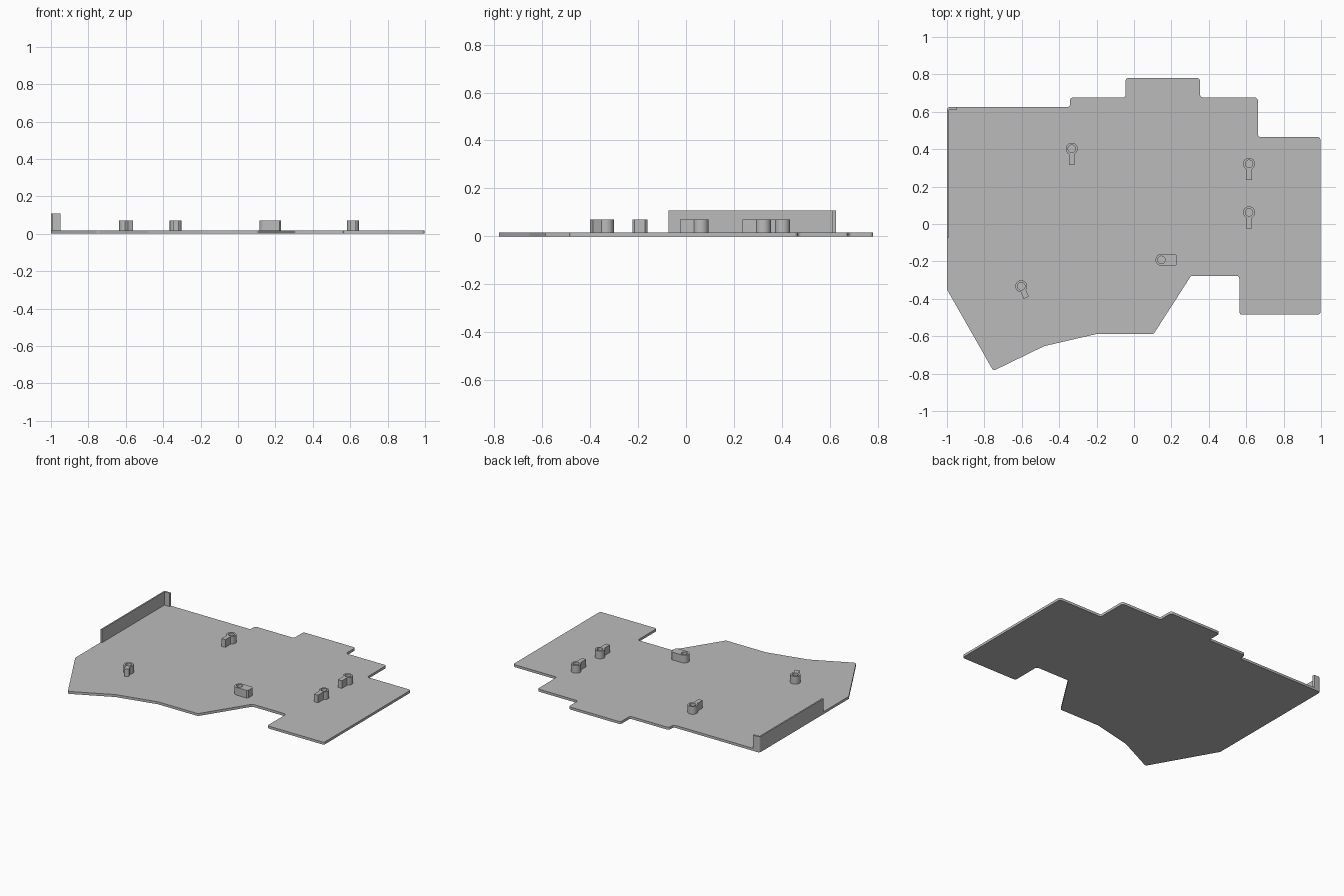
import bpy, bmesh, math
from mathutils import Vector

cube = bpy.data.objects.get("Cube")
if cube:
    bpy.data.objects.remove(cube, do_unlink=True)

GREY = (0.5, 0.5, 0.5, 1)
grey = bpy.data.materials.new("plain grey")
grey.use_nodes = True
grey.diffuse_color = GREY
grey.node_tree.nodes["Principled BSDF"].inputs["Base Color"].default_value = GREY

PLATE_TOP, POST_TOP, WALL_TOP = 0.017, 0.07, 0.108


def fillet(points, radius, steps=5):
    """Round every corner of a closed 2D outline."""
    out = []
    pts = [Vector(p) for p in points]
    for i, p in enumerate(pts):
        a = (pts[i - 1] - p).normalized()
        b = (pts[(i + 1) % len(pts)] - p).normalized()
        half = a.angle(b) / 2
        reach = radius / math.tan(half)
        centre = p + (a + b).normalized() * radius / math.sin(half)
        start, end = p + a * reach - centre, p + b * reach - centre
        turn = start.angle_signed(end)
        base = math.atan2(start.y, start.x)
        for k in range(steps + 1):
            t = base - turn * k / steps
            out.append(centre + radius * Vector((math.cos(t), math.sin(t))))
    return out


def circle(centre, radius, start=0.0, sweep=math.tau, steps=32):
    return [Vector(centre) + radius * Vector((math.cos(start + sweep * k / steps),
                                              math.sin(start + sweep * k / steps)))
            for k in range(steps)]


def prism(name, loops, bottom, top):
    """Extrude an outline, with optional hole loops, between two heights."""
    bm = bmesh.new()
    edges = []
    for loop in loops:
        verts = [bm.verts.new((p.x, p.y, bottom)) for p in loop]
        edges += [bm.edges.new((verts[i - 1], v)) for i, v in enumerate(verts)]
    bmesh.ops.triangle_fill(bm, edges=edges, use_beauty=True, normal=(0, 0, 1))
    ext = bmesh.ops.extrude_face_region(bm, geom=bm.faces[:], use_keep_orig=True)
    moved = [g for g in ext["geom"] if isinstance(g, bmesh.types.BMVert)]
    bmesh.ops.translate(bm, verts=moved, vec=(0, 0, top - bottom))
    bmesh.ops.recalc_face_normals(bm, faces=bm.faces[:])
    mesh = bpy.data.meshes.new(name)
    bm.to_mesh(mesh)
    bm.free()
    mesh.materials.append(grey)
    obj = bpy.data.objects.new(name, mesh)
    bpy.context.collection.objects.link(obj)
    bpy.ops.object.select_all(action="DESELECT")
    obj.select_set(True)
    bpy.context.view_layer.objects.active = obj
    bpy.ops.object.shade_smooth_by_angle(angle=math.radians(35))


def keyhole_post(name, centre, direction, length=0.087, radius=0.032, width=0.03):
    """Hollow round post with a straight fin to one side."""
    c = Vector(centre)
    half = math.asin(width / 2 / radius)
    outline = circle(c, radius, direction + half, math.tau - 2 * half)
    outline.append(c + radius * Vector((math.cos(direction - half), math.sin(direction - half))))
    along = Vector((math.cos(direction), math.sin(direction)))
    side = Vector((-along.y, along.x)) * width / 2
    outline += [c + along * length - side, c + along * length + side]
    prism(name, [outline, circle(c, 0.02)], PLATE_TOP - 0.002, POST_TOP)


# Base plate
plate = [(-1, 0.625), (-0.342, 0.625), (-0.342, 0.676), (-0.045, 0.676),
         (-0.045, 0.78), (0.353, 0.78), (0.353, 0.676), (0.662, 0.676),
         (0.662, 0.465), (0.997, 0.465), (0.997, -0.485), (0.563, -0.485),
         (0.563, -0.277), (0.305, -0.277), (0.105, -0.588), (-0.2, -0.588),
         (-0.48, -0.653), (-0.752, -0.785), (-1, -0.35)]
prism("base_plate", [fillet(plate, 0.016)], 0, PLATE_TOP)

# Upright side wall with a short return at the back corner
wall = [(-1, -0.072), (-0.99, -0.072), (-0.99, 0.61), (-0.95, 0.61),
        (-0.95, 0.625), (-1, 0.625)]
outline = [Vector(p) for p in wall[:5]] + circle((-0.984, 0.609), 0.016, math.pi / 2, math.pi / 2, 6)
outline.append(Vector((-1, 0.609)))
prism("side_wall", [outline], PLATE_TOP - 0.002, WALL_TOP)

# Keyhole posts
down = -math.pi / 2
keyhole_post("back_post", (-0.333, 0.402), down)
keyhole_post("left_back_post", (0.615, 0.322), down)
keyhole_post("left_middle_post", (0.615, 0.062), down)
keyhole_post("right_front_post", (-0.603, -0.333), math.radians(-66), 0.067)

# Block post with an off-centre hole, rounded on the hole side
c = Vector((0.147, -0.192))
block = circle(c, 0.032, math.pi / 2, math.pi, 20) + [c + Vector((0, -0.032))]
block += [c + Vector(p) for p in ((0.074, -0.032), (0.084, -0.022), (0.084, 0.022), (0.074, 0.032))]
prism("block_post", [block, circle(c, 0.02)], PLATE_TOP - 0.002, POST_TOP)
